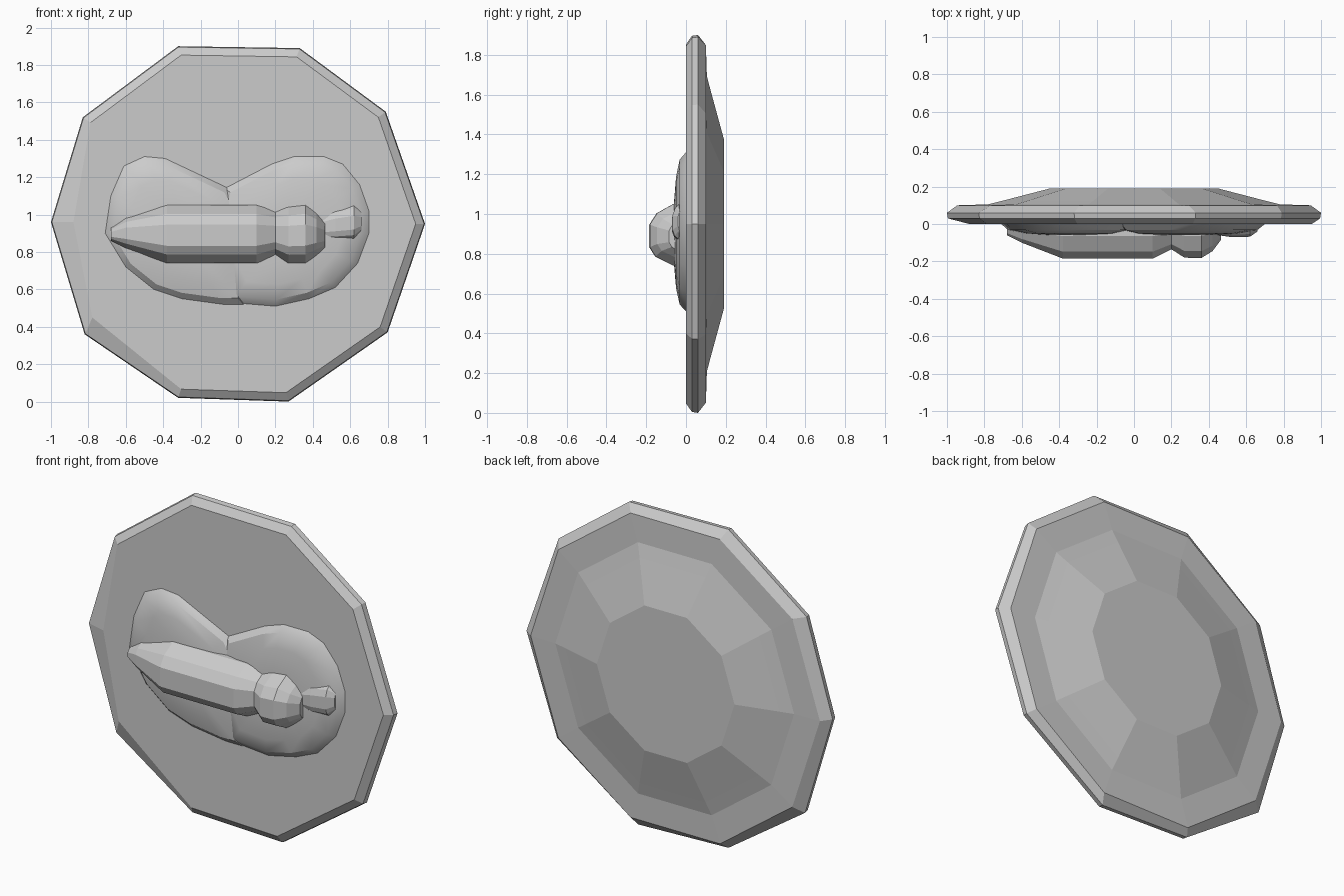
import bpy, bmesh, math
from mathutils import Vector

cube = bpy.data.objects.get("Cube")
if cube:
    bpy.data.objects.remove(cube, do_unlink=True)

grey = bpy.data.materials.new("clay_grey")
grey.use_nodes = True
colour = (0.6, 0.6, 0.6, 1)
grey.diffuse_color = colour
grey.node_tree.nodes["Principled BSDF"].inputs["Base Color"].default_value = colour


def loft(name, rings, smooth=None):
    """Skin a list of equal rings and cap both ends."""
    bm = bmesh.new()
    loops = [[bm.verts.new(p) for p in ring] for ring in rings]
    n = len(loops[0])
    for a, b in zip(loops, loops[1:]):
        for i in range(n):
            j = (i + 1) % n
            bm.faces.new((a[i], a[j], b[j], b[i]))
    bm.faces.new(loops[0])
    bm.faces.new(loops[-1])
    bmesh.ops.recalc_face_normals(bm, faces=bm.faces)
    mesh = bpy.data.meshes.new(name)
    bm.to_mesh(mesh)
    bm.free()
    mesh.materials.append(grey)
    obj = bpy.data.objects.new(name, mesh)
    bpy.context.collection.objects.link(obj)
    if smooth:
        bpy.ops.object.select_all(action="DESELECT")
        obj.select_set(True)
        bpy.context.view_layer.objects.active = obj
        bpy.ops.object.shade_smooth_by_angle(angle=math.radians(smooth))
    return obj


def scaled(outline, centre, s, y):
    """Copy an x-z outline, scaled about its centre, at depth y."""
    cx, cz = centre
    return [Vector((cx + (x - cx) * s, y, cz + (z - cz) * s)) for x, z in outline]


# Ten-sided plate: flat front, bevelled rim, raised back
rim = [(-1, .96), (-.83, 1.52), (-.32, 1.9), (.33, 1.89), (.79, 1.55),
       (1, .95), (.8, .37), (.27, 0), (-.32, .02), (-.82, .36)]
regular = [(math.cos(math.pi - i * math.tau / 10),
            .95 + math.sin(math.pi - i * math.tau / 10)) for i in range(10)]
mid = (0, .95)
front = scaled(rim, mid, .95, 0)
front[0].x = -.88
front[-1].z += .06
plate = [front, scaled(rim, mid, .995, .03), scaled(rim, mid, 1, .06),
         scaled(regular, mid, .945, .1)]
plate += [scaled(regular, mid, r, y) for r, y in ((.78, .105), (.7, .125), (.45, .19))]
loft("plate", plate)

# Two low overlapping mounds on the front
left_side = [(-.71, .9), (-.68, 1.1), (-.61, 1.26), (-.5, 1.31), (-.39, 1.3),
             (-.05, 1.14), (.05, .95), (.03, .52), (-.08, .52), (-.3, .55),
             (-.45, .6), (-.6, .72)]
right_side = [(.7, .9), (.7, 1.02), (.65, 1.16), (.56, 1.27), (.46, 1.31),
              (.3, 1.31), (.18, 1.27), (-.07, 1.14), (-.12, .9), (-.04, .53),
              (.2, .51), (.38, .55), (.52, .61), (.64, .74)]
for name, outline, centre in (("right_mound", left_side, (-.3, .9)),
                              ("left_mound", right_side, (.25, .9))):
    levels = ((1, .02), (1, 0), (.91, -.032), (.7, -.05), (.4, -.06))
    loft(name, [scaled(outline, centre, s, y) for s, y in levels], 30)


# Long raised body, round knob and short end piece, lofted along x
SECTION = [(1, 0), (1, .35), (.7, .8), (.33, 1), (-.4, 1), (-.7, .84), (-1, .35), (-1, 0)]


def ridge(name, stations):
    rings = []
    for x, low, high, depth in stations:
        c, h = (low + high) / 2, (high - low) / 2
        rings.append([(x, -depth * d, c + h * k) for k, d in SECTION])
    loft(name, rings)


ridge("long_body", [(-.68, .86, .93, .06), (-.6, .82, .985, .1), (-.38, .74, 1.05, .185),
                    (.1, .74, 1.05, .185), (.2, .78, 1.02, .135)])
ridge("round_knob", [(.2, .78, 1.02, .135), (.27, .74, 1.04, .18), (.36, .74, 1.05, .182),
                     (.42, .78, 1.01, .145), (.465, .81, .97, .085)])
ridge("end_piece", [(.45, .86, 1.01, .06), (.52, .855, 1.04, .07), (.62, .86, 1.06, .068),
                    (.66, .9, 1.03, .04)])
